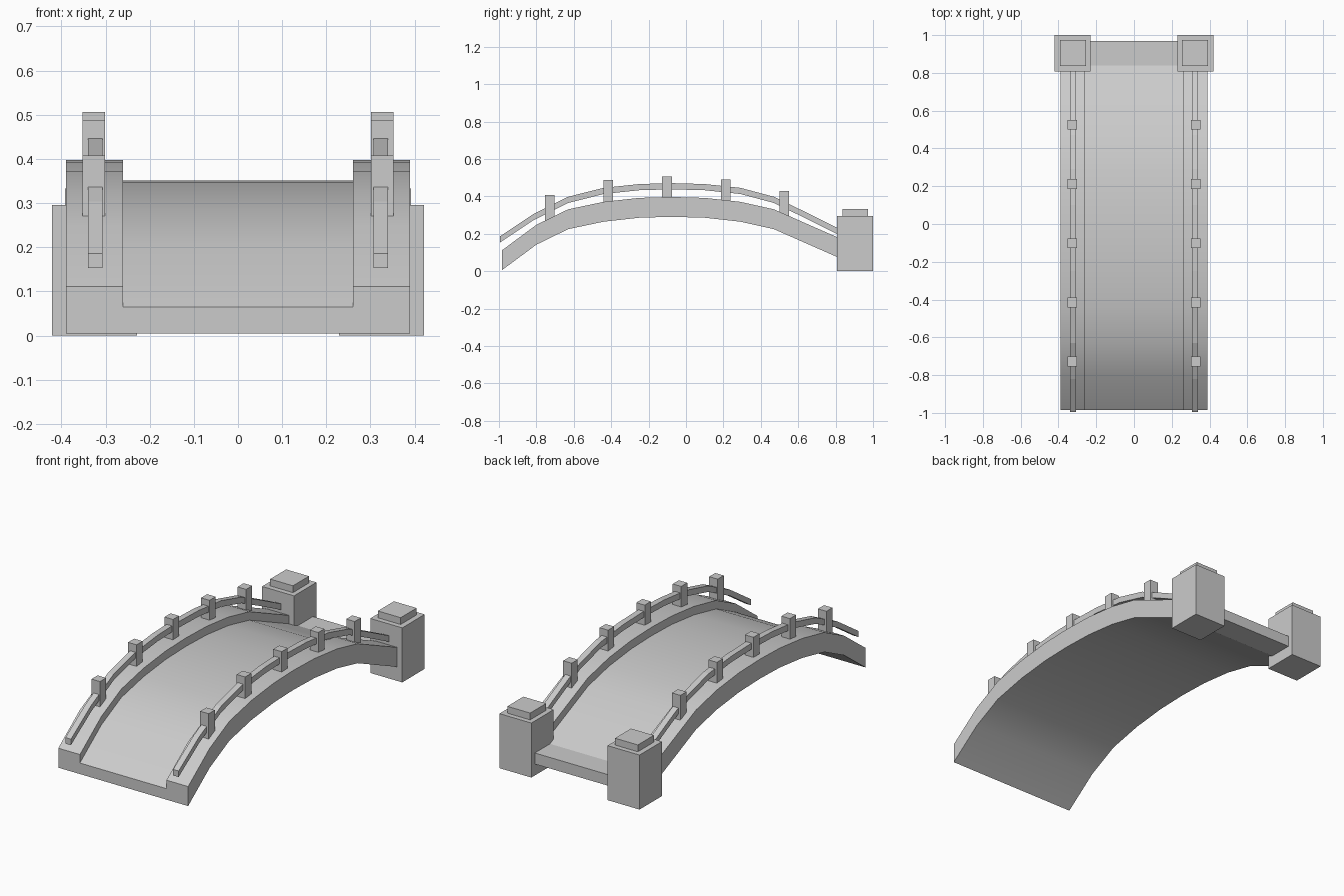
import bpy, bmesh

if "Cube" in bpy.data.objects:
    bpy.data.objects.remove(bpy.data.objects["Cube"])

# Underside of the arch (y, z); the last span is the level landing between the pillars
ARCH = [(-0.985, 0.005), (-0.80, 0.142), (-0.63, 0.225), (-0.44, 0.265), (-0.25, 0.286),
        (-0.08, 0.291), (0.10, 0.286), (0.29, 0.265), (0.47, 0.225), (0.64, 0.150),
        (0.84, 0.062), (0.97, 0.062)]
# Underside of the handrail (y, z)
RAIL = [(-0.995, 0.153), (-0.82, 0.270), (-0.63, 0.365), (-0.44, 0.413), (-0.25, 0.433),
        (-0.08, 0.438), (0.10, 0.433), (0.29, 0.413), (0.47, 0.365), (0.64, 0.283),
        (0.82, 0.193)]
# Posts: y position and top height
POSTS = [(-0.728, 0.408), (-0.415, 0.488), (-0.102, 0.506), (0.212, 0.490), (0.525, 0.430)]


def sweep(name, section, path):
    """Carry an (x, z) section along a (y, z) path, keeping it upright."""
    bm = bmesh.new()
    rings = [[bm.verts.new((x, y, z + dz)) for x, dz in section] for y, z in path]
    n = len(section)
    for a, b in zip(rings, rings[1:]):
        for i in range(n):
            j = (i + 1) % n
            bm.faces.new((a[i], a[j], b[j], b[i]))
    bm.faces.new(rings[0])
    bm.faces.new(rings[-1])
    bmesh.ops.recalc_face_normals(bm, faces=bm.faces)
    mesh = bpy.data.meshes.new(name)
    bm.to_mesh(mesh)
    bm.free()
    obj = bpy.data.objects.new(name, mesh)
    bpy.context.collection.objects.link(obj)
    return obj


def box(name, x0, x1, y0, y1, z0, z1):
    return sweep(name, [(x0, 0), (x1, 0), (x1, z1 - z0), (x0, z1 - z0)], [(y0, z0), (y1, z0)])


def smooth(obj):
    bpy.ops.object.select_all(action='DESELECT')
    obj.select_set(True)
    bpy.context.view_layer.objects.active = obj
    bpy.ops.object.shade_smooth_by_angle(angle=0.33)


# Arched deck with raised curbs
deck = sweep("arched_deck",
             [(-0.39, 0), (0.39, 0), (0.39, 0.106), (0.26, 0.106),
              (0.26, 0.06), (-0.26, 0.06), (-0.26, 0.106), (-0.39, 0.106)], ARCH)
smooth(deck)

for side, s in (("left", -1), ("right", 1)):
    # Handrail
    sweep(side + "_handrail",
          [(s * 0.307, 0), (s * 0.34, 0), (s * 0.34, 0.033), (s * 0.307, 0.033)], RAIL)
    # Railing posts
    for i, (y, top) in enumerate(POSTS):
        box(f"{side}_post_{i + 1}", s * 0.301, s * 0.352, y - 0.026, y + 0.026, top - 0.141, top)
    # End pillar and its cap
    box(side + "_pillar", s * 0.229, s * 0.421, 0.808, 1.0, 0.0, 0.296)
    box(side + "_pillar_cap", s * 0.255, s * 0.392, 0.836, 0.973, 0.296, 0.333)
